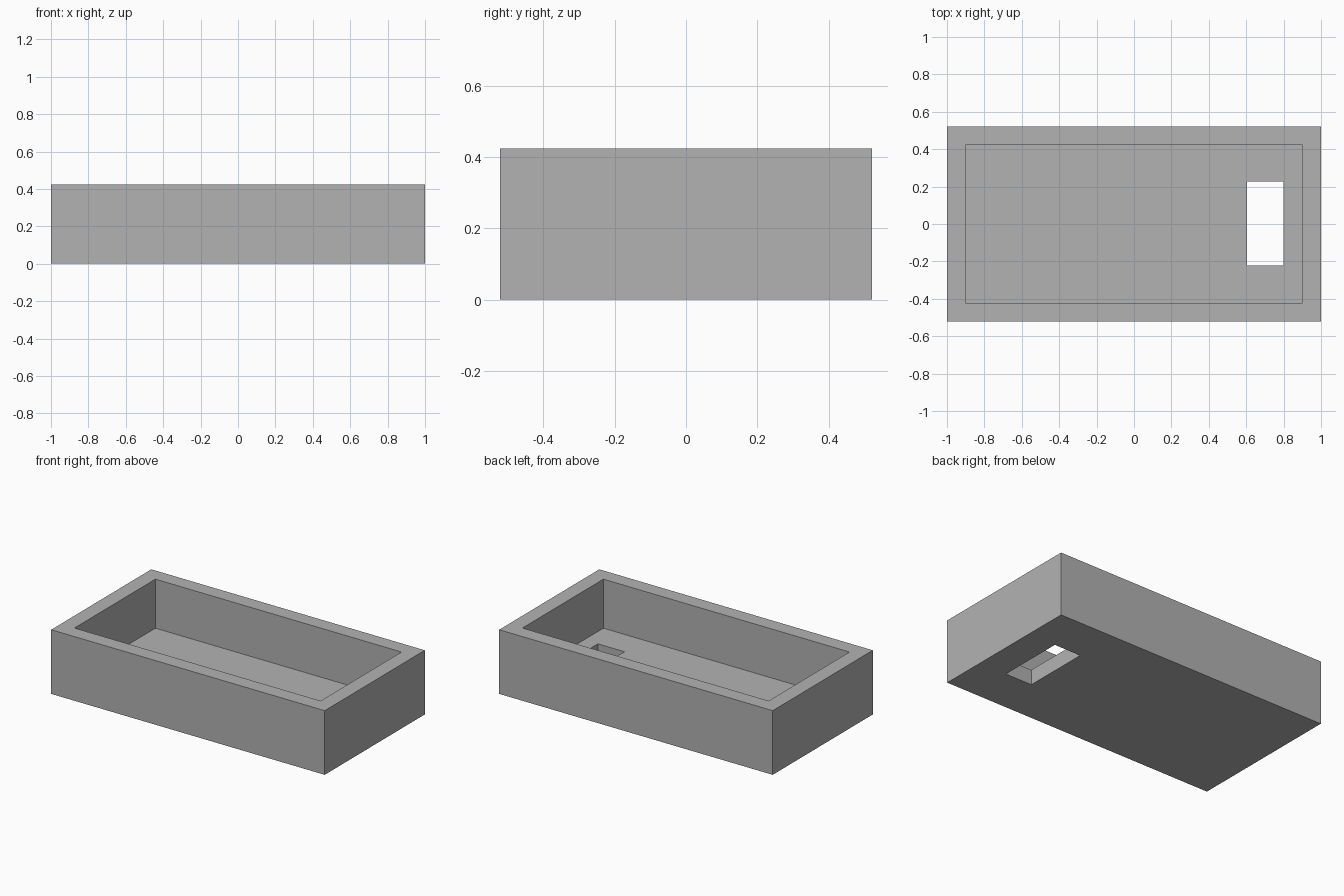
import bpy
import bmesh
from mathutils import Matrix, Vector

LENGTH, WIDTH, HEIGHT = 2.0, 1.045, 0.424
WALL, FLOOR = 0.1, 0.1

default_cube = bpy.data.objects.get("Cube")
if default_cube:
    bpy.data.objects.remove(default_cube, do_unlink=True)

grey = bpy.data.materials.new("plain grey")
grey.use_nodes = True
colour = (0.448, 0.448, 0.448, 1)
grey.diffuse_color = colour
grey.node_tree.nodes["Principled BSDF"].inputs["Base Color"].default_value = colour


def box(name, low, high):
    """Axis-aligned box between two corners."""
    low, high = Vector(low), Vector(high)
    bm = bmesh.new()
    place = Matrix.Translation((low + high) / 2) @ Matrix.Diagonal((*(high - low), 1))
    bmesh.ops.create_cube(bm, size=1, matrix=place)
    mesh = bpy.data.meshes.new(name)
    bm.to_mesh(mesh)
    bm.free()
    mesh.materials.append(grey)
    obj = bpy.data.objects.new(name, mesh)
    bpy.context.collection.objects.link(obj)
    return obj


def cut(target, cutter):
    """Subtract a cutter and discard it."""
    mod = target.modifiers.new(cutter.name, "BOOLEAN")
    mod.operation = "DIFFERENCE"
    mod.solver = "EXACT"
    mod.object = cutter
    bpy.context.view_layer.objects.active = target
    bpy.ops.object.modifier_apply(modifier=mod.name)
    bpy.data.objects.remove(cutter, do_unlink=True)


# Open tray: solid block with a recess from above
x, y = LENGTH / 2, WIDTH / 2
tray = box("tray", (-x, -y, 0), (x, y, HEIGHT))
cut(tray, box("recess", (WALL - x, WALL - y, FLOOR), (x - WALL, y - WALL, HEIGHT + 0.1)))

# Rectangular slot through the floor near the left end
cut(tray, box("floor_slot", (0.605, -0.222, -0.1), (0.8, 0.227, FLOOR + 0.1)))
